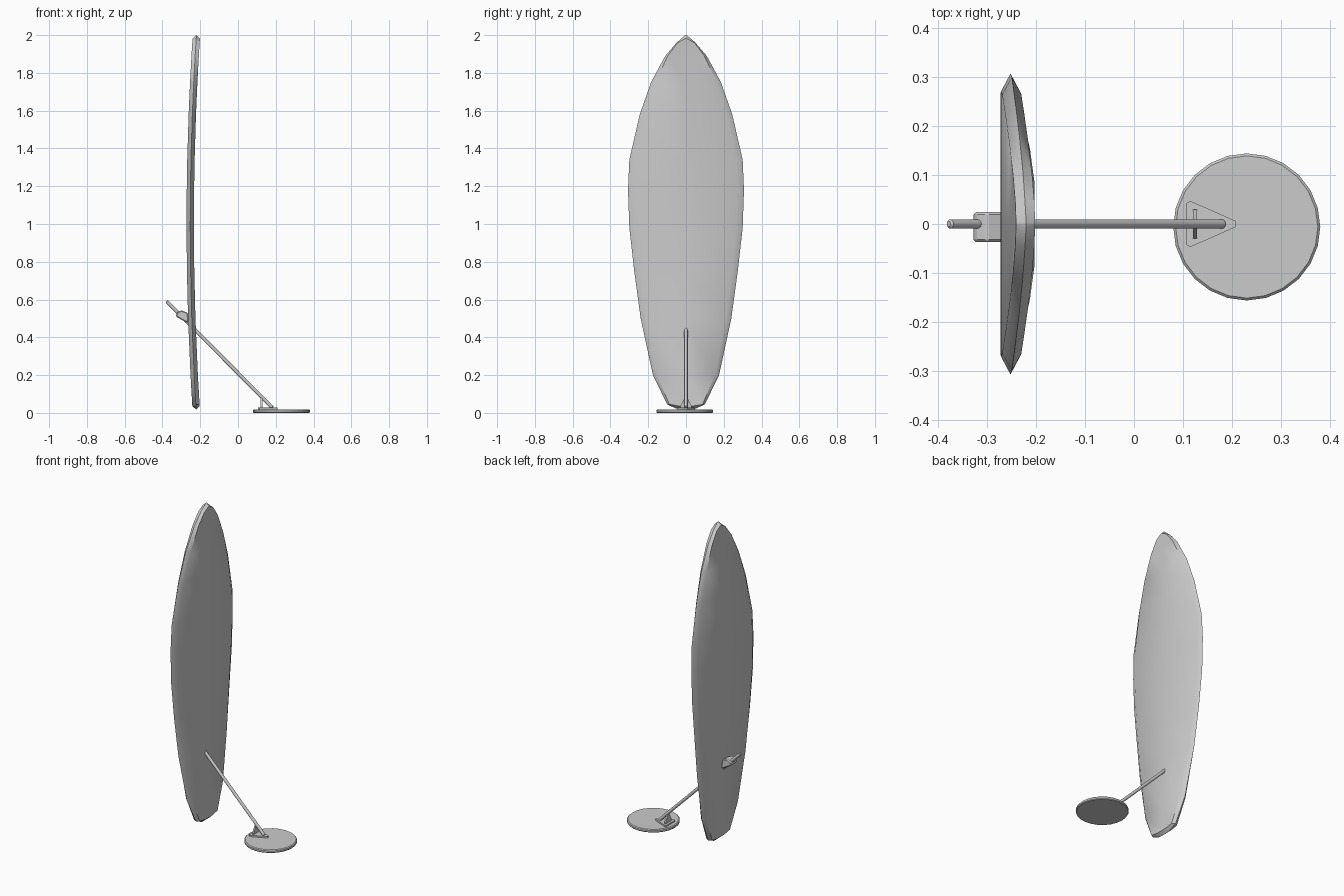
import bpy, bmesh, math
from mathutils import Vector

if "Cube" in bpy.data.objects:
    bpy.data.objects.remove(bpy.data.objects["Cube"])


def make(name, verts, faces, smooth=None, bevel=0):
    me = bpy.data.meshes.new(name)
    me.from_pydata(verts, [], faces)
    bm = bmesh.new()
    bm.from_mesh(me)
    bmesh.ops.remove_doubles(bm, verts=bm.verts, dist=1e-5)
    bmesh.ops.recalc_face_normals(bm, faces=bm.faces)
    bm.to_mesh(me)
    bm.free()
    ob = bpy.data.objects.new(name, me)
    bpy.context.collection.objects.link(ob)
    if bevel:
        mod = ob.modifiers.new("bevel", 'BEVEL')
        mod.width = bevel
        mod.segments = 1
    if smooth:
        bpy.ops.object.select_all(action='DESELECT')
        ob.select_set(True)
        bpy.context.view_layer.objects.active = ob
        bpy.ops.object.shade_smooth_by_angle(angle=math.radians(smooth))
    return ob


def loft(name, rings, smooth=None):
    n = len(rings[0])
    verts = [v for r in rings for v in r]
    faces = [[i * n + j, i * n + (j + 1) % n, (i + 1) * n + (j + 1) % n, (i + 1) * n + j]
             for i in range(len(rings) - 1) for j in range(n)]
    faces += [list(range(n)), [len(verts) - n + j for j in range(n)]]
    return make(name, verts, faces, smooth)


def prism(name, a, b, bevel=0):
    return loft_flat(name, a, b, bevel)


def loft_flat(name, a, b, bevel):
    n = len(a)
    faces = [list(range(n)), [n + j for j in range(n)]]
    faces += [[j, (j + 1) % n, n + (j + 1) % n, n + j] for j in range(n)]
    return make(name, a + b, faces, None, bevel)


# Board: outline as (height, half width), pointed rails, curved rocker
outline = [(0.018, 0.04), (0.045, 0.10), (0.20, 0.175), (0.50, 0.24), (0.75, 0.274),
           (0.98, 0.30), (1.18, 0.307), (1.34, 0.30), (1.58, 0.245), (1.75, 0.185),
           (1.89, 0.11), (1.96, 0.05), (2.0, 0.004)]


def centre(z):
    return -0.220 - 0.033 * (1 - (z - 1) ** 2)


verts, faces = [], []
for z, w in outline:
    zi = min(max(z, 0.036), 1.982)
    c, ci, wi, t = centre(z), centre(zi), w * 0.88, 0.0195
    verts += [(c, w, z), (ci + t, wi, zi), (ci + t, 0, zi), (ci + t, -wi, zi),
              (c, -w, z), (ci - t, -wi, zi), (ci - t, 0, zi), (ci - t, wi, zi)]
for i in range(len(outline) - 1):
    for j in range(8):
        k = (j + 1) % 8
        faces.append([i * 8 + j, i * 8 + k, i * 8 + 8 + k, i * 8 + 8 + j])
for s in (0, (len(outline) - 1) * 8):
    faces += [[s, s + 1, s + 2, s + 3, s + 4], [s + 4, s + 5, s + 6, s + 7, s]]
make("board", verts, faces, smooth=40)

# Pole: straight rod with rounded ends
p0, p1 = Vector((0.18, 0, 0.03)), Vector((-0.375, 0, 0.588))
d = (p1 - p0).normalized()
side, up = Vector((0, 1, 0)), d.cross(Vector((0, 1, 0)))
R = 0.0095


def ring(p, r, n=12):
    return [p + r * (math.cos(2 * math.pi * k / n) * side + math.sin(2 * math.pi * k / n) * up)
            for k in range(n)]


loft("pole", [ring(p0 - d * 0.004, R * 0.6), ring(p0, R), ring(p1, R),
              ring(p1 + d * 0.004, R * 0.6)], 35)

# Round base with a chamfered rim
rings = []
for z, r in ((0, 0.147), (0.004, 0.15), (0.014, 0.15), (0.019, 0.145)):
    rings.append([(0.23 + r * math.cos(math.pi * k / 12), -0.006 + r * math.sin(math.pi * k / 12), z)
                  for k in range(24)])
loft("base_disc", rings, 30)

# Triangular foot plate with clipped corners
tri = [(0.107, -0.043), (0.115, -0.047), (0.208, -0.006), (0.208, 0.006), (0.115, 0.047), (0.107, 0.043)]
prism("foot_plate", [(x, y, 0.015) for x, y in tri], [(x, y, 0.028) for x, y in tri])

# Upright brace beneath the pole
brace = [(-0.03, 0.02), (0.03, 0.02), (0.03, 0.036), (0.007, 0.08), (-0.007, 0.08), (-0.03, 0.036)]
prism("pole_brace", [(0.12, y, z) for y, z in brace], [(0.129, y, z) for y, z in brace])

# Faceted grip around the pole behind the board
grip = [(-0.328, 0.51), (-0.325, 0.53), (-0.300, 0.543), (-0.266, 0.53), (-0.260, 0.475), (-0.285, 0.485)]
prism("pole_grip", [(x, -0.037, z) for x, z in grip], [(x, 0.024, z) for x, z in grip], 0.005)
